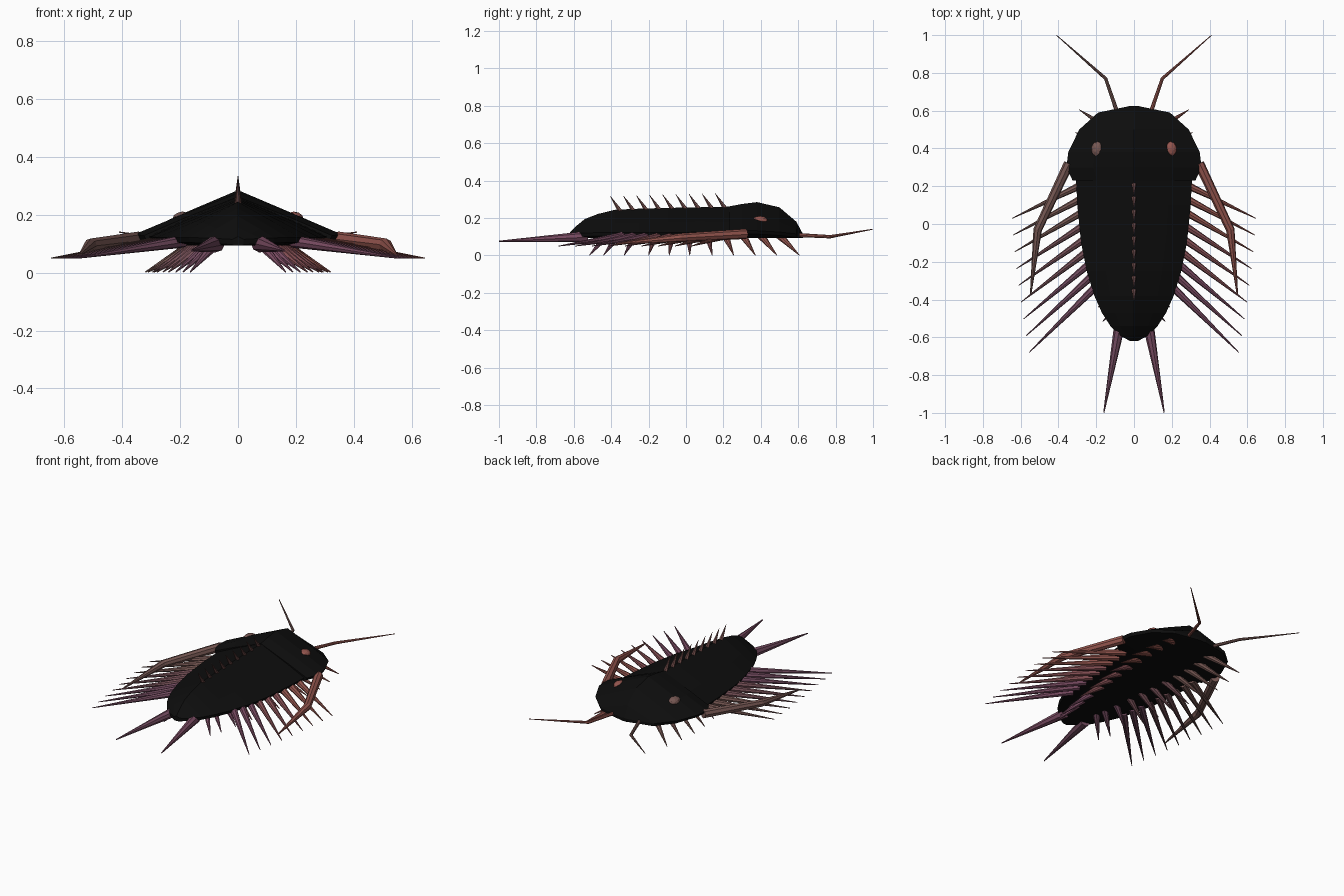
import bpy, bmesh, math
from mathutils import Vector

cube = bpy.data.objects.get("Cube")
if cube:
    bpy.data.objects.remove(cube, do_unlink=True)


def material(name, rgb):
    m = bpy.data.materials.new(name)
    m.use_nodes = True
    m.diffuse_color = (*rgb, 1)
    bsdf = m.node_tree.nodes["Principled BSDF"]
    bsdf.inputs["Base Color"].default_value = (*rgb, 1)
    bsdf.inputs["Roughness"].default_value = 0.8
    return m


BLACK = material("shell black", (0.004, 0.004, 0.004))
SPINE = material("spine brown", (0.17, 0.075, 0.07))
# Limbs shade from front to rear, with a different tint on each side
TINTS = {
    1: [material("left red", (0.29, 0.09, 0.075)),
        material("left rose", (0.24, 0.08, 0.09)),
        material("left purple", (0.19, 0.07, 0.12))],
    -1: [material("right brown", (0.18, 0.095, 0.085)),
         material("right mauve", (0.18, 0.08, 0.095)),
         material("right purple", (0.17, 0.07, 0.115))],
}
SIDES = {1: "left", -1: "right"}


def finish(name, bm, mat):
    bmesh.ops.recalc_face_normals(bm, faces=bm.faces)
    mesh = bpy.data.meshes.new(name)
    bm.to_mesh(mesh)
    bm.free()
    mesh.materials.append(mat)
    ob = bpy.data.objects.new(name, mesh)
    bpy.context.collection.objects.link(ob)
    return ob


def skin(bm, rings):
    """Join successive rings of points and cap both ends."""
    rings = [[bm.verts.new(p) for p in ring] for ring in rings]
    n = len(rings[0])
    for a, b in zip(rings, rings[1:]):
        for i in range(n):
            j = (i + 1) % n
            bm.faces.new((a[i], a[j], b[j], b[i]))
    bm.faces.new(rings[0])
    bm.faces.new(rings[-1])


def limb(name, points, radii, mat, sides=8):
    """Tapered, jointed spike along a path."""
    pts = [Vector(p) for p in points]
    rings = []
    for k, (p, r) in enumerate(zip(pts, radii)):
        d = (pts[min(k + 1, len(pts) - 1)] - pts[max(k - 1, 0)]).normalized()
        u = d.cross(Vector((0.1, 0, 1))).normalized()
        v = d.cross(u)
        angles = [math.tau * i / sides for i in range(sides)]
        rings.append([p + r * (math.cos(a) * u + math.sin(a) * v) for a in angles])
    bm = bmesh.new()
    skin(bm, rings)
    return finish(name, bm, mat)


def shell(name, stations):
    """Ridged shell from stations of (y, half width, ridge height, rim height)."""
    rings = []
    for y, w, top, rim in stations:
        mid = rim + (top - rim) * 0.42
        half = [(w * 0.6, mid), (w, rim), (w * 0.97, rim - 0.018), (w * 0.65, 0.093)]
        ring = [(0, y, top)] + [(x, y, z) for x, z in half]
        ring += [(-x, y, z) for x, z in reversed(half)]
        rings.append(ring)
    bm = bmesh.new()
    skin(bm, rings)
    return finish(name, bm, BLACK)


# Body shells
shell("head_shield", [
    (0.625, 0.02, 0.115, 0.112), (0.59, 0.19, 0.18, 0.115), (0.50, 0.29, 0.257, 0.125),
    (0.38, 0.348, 0.285, 0.132), (0.30, 0.358, 0.275, 0.132), (0.23, 0.325, 0.262, 0.128)])
shell("abdomen", [
    (0.30, 0.31, 0.262, 0.125), (0.10, 0.30, 0.258, 0.125), (-0.10, 0.28, 0.254, 0.122),
    (-0.25, 0.25, 0.250, 0.122), (-0.38, 0.21, 0.244, 0.122), (-0.47, 0.17, 0.222, 0.122),
    (-0.54, 0.125, 0.195, 0.12), (-0.59, 0.075, 0.155, 0.118), (-0.62, 0.02, 0.125, 0.115)])

# Row of spines along the ridge
for i in range(9):
    y = 0.21 - i * 0.07
    base = 0.25 - i * 0.002
    limb(f"back_spine_{i + 1}", [(0, y, base), (0, y - 0.055, base + 0.083)],
         (0.013, 0.001), SPINE, 6)

UNDER_TIPS = [(0.29, 0.605), (0.31, 0.485), (0.32, 0.37), (0.31, 0.255), (0.295, 0.14), (0.28, 0.02),
              (0.26, -0.09), (0.24, -0.2), (0.215, -0.33), (0.19, -0.44), (0.165, -0.515)]

for s, side in SIDES.items():
    front, middle, rear = TINTS[s]

    # Eyes
    bm = bmesh.new()
    bmesh.ops.create_icosphere(bm, subdivisions=2, radius=1)
    bmesh.ops.scale(bm, vec=(0.035, 0.043, 0.026), verts=bm.verts)
    bmesh.ops.translate(bm, vec=(s * 0.192, 0.395, 0.185), verts=bm.verts)
    finish(f"eye_{side}", bm, front)

    # Antennae, big swimming legs and tail prongs
    limb(f"antenna_{side}", [(s * 0.085, 0.58, 0.11), (s * 0.15, 0.77, 0.10), (s * 0.41, 0.999, 0.14)],
         (0.011, 0.009, 0.002), front)
    limb(f"swimming_leg_{side}",
         [(s * 0.345, 0.32, 0.115), (s * 0.51, -0.03, 0.095), (s * 0.547, -0.37, 0.062)],
         (0.027, 0.023, 0.004), front)
    limb(f"tail_prong_{side}", [(s * 0.075, -0.53, 0.10), (s * 0.16, -0.999, 0.076)],
         (0.03, 0.003), rear)

    # Fan of side legs
    for i in range(9):
        t = i / 8
        root = (s * (0.25 - 0.06 * t), 0.22 - 0.54 * t, 0.108)
        tip = (s * (0.645 - 0.09 * t ** 1.4), 0.03 - 0.71 * t, 0.05)
        limb(f"side_leg_{side}_{i + 1}", [root, tip], (0.022, 0.002),
             TINTS[s][min(i // 3, 2)])

    # Walking legs beneath
    for i, (x, y) in enumerate(UNDER_TIPS):
        root = (s * x * 0.42, y * 0.82, 0.11)
        limb(f"walking_leg_{side}_{i + 1}", [root, (s * x, y, 0.002)], (0.022, 0.002),
             TINTS[s][min(i // 4, 2)])
